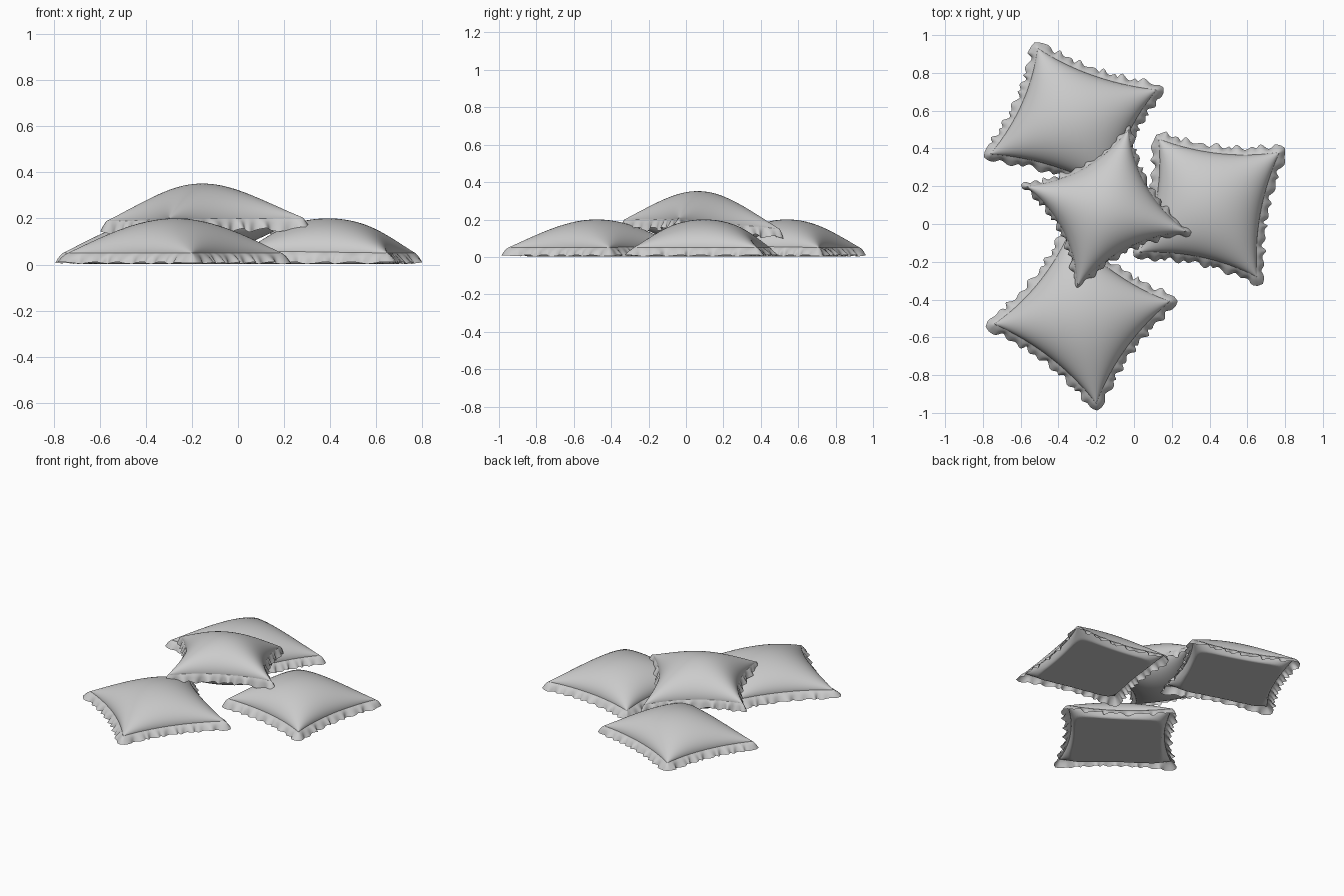
import bpy, bmesh, math, random
from mathutils import Vector

if "Cube" in bpy.data.objects:
    bpy.data.objects.remove(bpy.data.objects["Cube"])

random.seed(4)
N = 44          # grid cells across a pillow
M = 90          # frill samples per side


def seam_point(corners, pinch, u, v):
    """Bilinear patch over four seam corners with sides drawn in; u, v in -1..1."""
    a = u * (1 - pinch * (1 - v * v))
    b = v * (1 - pinch * (1 - u * u))
    s, t = (a + 1) / 2, (b + 1) / 2
    p = [Vector(c) for c in corners]
    return (p[0] * (1 - s) + p[1] * s) * (1 - t) + (p[3] * (1 - s) + p[2] * s) * t


def finish(bm, name):
    bmesh.ops.remove_doubles(bm, verts=bm.verts, dist=0.00005)
    me = bpy.data.meshes.new(name)
    bm.to_mesh(me)
    bm.free()
    ob = bpy.data.objects.new(name, me)
    bpy.context.collection.objects.link(ob)
    for f in me.polygons:
        f.use_smooth = True
    return ob


def cushion(name, corners, pinch, rise, sink, floor):
    """Stuffed body: domed top and bottom sheets meeting at the seam."""
    bm = bmesh.new()
    ts = [math.sin((i / N - 0.5) * math.pi) for i in range(N + 1)]
    for side in (1, -1):
        grid = []
        for v in ts:
            row = []
            for u in ts:
                p = seam_point(corners, pinch, u, v)
                f = max(0.0, (1 - u * u) * (1 - v * v)) ** 0.52
                p.z += rise * f if side > 0 else -sink * f
                if floor:
                    p.z = max(p.z, 0.003)
                row.append(bm.verts.new(p))
            grid.append(row)
        for j in range(N):
            for i in range(N):
                q = [grid[j][i], grid[j][i + 1], grid[j + 1][i + 1], grid[j + 1][i]]
                bm.faces.new(q if side > 0 else q[::-1])
    return finish(bm, name)


def frill(name, corners, pinch, out, drop, floor):
    """Gathered strip that runs round the seam and hangs down outward."""
    path = []
    for k in range(4):
        for i in range(M):
            t = -1 + 2 * i / M
            u, v = [(t, -1), (1, t), (-t, 1), (-1, -t)][k]
            path.append(seam_point(corners, pinch, u, v))
    n = len(path)
    # irregular gathers: phase wanders along the path
    phase, speed, ph = [], 0.5, 0.0
    for i in range(n):
        if i % 9 == 0:
            speed = random.uniform(0.45, 0.95)
        ph += speed
        phase.append(ph)
    bm = bmesh.new()
    rows = []
    steps = 5
    for i, p in enumerate(path):
        tan = (path[(i + 3) % n] - path[i - 3])
        tan.z = 0
        tan.normalize()
        nor = Vector((tan.y, -tan.x, 0))
        fade = min(1.0, min(i, n - i) / 10)
        w = math.sin(phase[i]) * fade
        w2 = math.cos(phase[i] * 0.53 + 1) * fade
        row = []
        for s in range(steps + 1):
            h = s / steps
            off = out * (h ** 0.7) + (0.009 * w + 0.006 * w2) * h
            q = p + nor * off + tan * (0.007 * w2 * h)
            low = 0.003 + 0.004 * (1 + w2) if floor else p.z - drop + 0.008 * w2
            q.z = p.z + (low - p.z) * h
            row.append(bm.verts.new(q))
        rows.append(row)
    for i in range(n):
        a, b = rows[i], rows[(i + 1) % n]
        for s in range(steps):
            bm.faces.new((a[s], a[s + 1], b[s + 1], b[s]))
    return finish(bm, name)


# name: seam corners (counter-clockwise), pinch, rise, sink, frill spread, frill drop, on floor
PILLOWS = {
    "back_pillow": ([(-0.76, 0.37, 0.05), (-0.12, 0.17, 0.06), (0.12, 0.71, 0.05), (-0.51, 0.93, 0.05)],
                    0.13, 0.148, 0.16, 0.038, 0, True),
    "right_pillow": ([(0.03, -0.15, 0.06), (0.65, -0.28, 0.05), (0.77, 0.38, 0.05), (0.13, 0.45, 0.05)],
                     0.13, 0.148, 0.16, 0.038, 0, True),
    "front_pillow": ([(-0.20, -0.95, 0.05), (0.19, -0.41, 0.05), (-0.34, -0.04, 0.06), (-0.74, -0.53, 0.05)],
                     0.13, 0.148, 0.16, 0.038, 0, True),
    "top_pillow": ([(-0.30, -0.33, 0.20), (0.28, -0.04, 0.205), (-0.03, 0.50, 0.15), (-0.57, 0.20, 0.19)],
                   0.21, 0.165, 0.14, 0.018, 0.05, False),
}
for name, (corners, pinch, rise, sink, out, drop, floor) in PILLOWS.items():
    cushion(name + "_body", corners, pinch, rise, sink, floor)
    frill(name + "_frill", corners, pinch, out, drop, floor)
